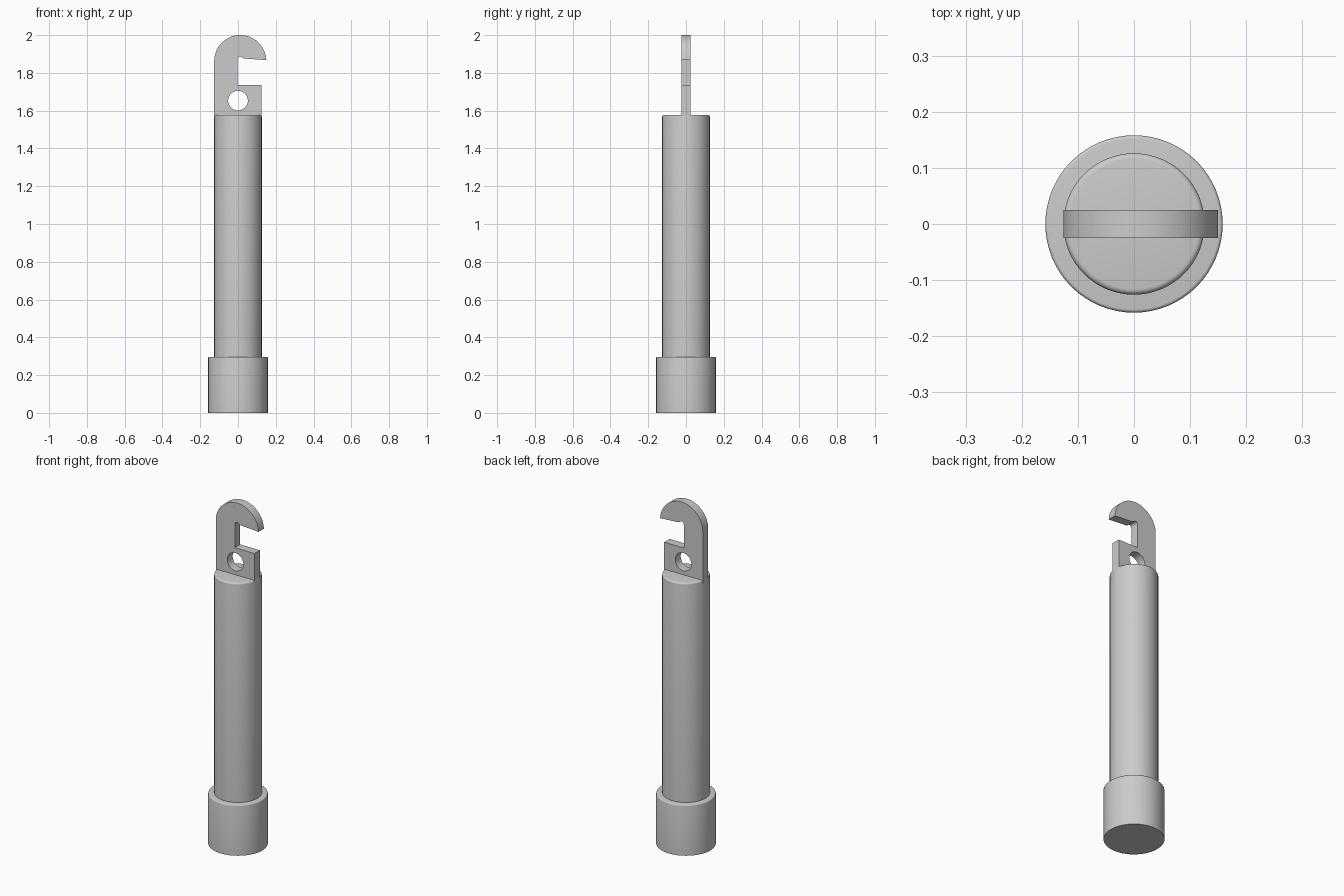
import bpy, math

if "Cube" in bpy.data.objects:
    bpy.data.objects.remove(bpy.data.objects["Cube"])


def lathe(name, profile, sides=64):
    """Closed solid of revolution from (radius, z) points, bottom to top."""
    verts, faces = [], []
    for r, z in profile:
        for i in range(sides):
            a = 2 * math.pi * i / sides
            verts.append((r * math.cos(a), r * math.sin(a), z))
    for k in range(len(profile) - 1):
        for i in range(sides):
            j = (i + 1) % sides
            faces.append((k * sides + i, k * sides + j,
                          (k + 1) * sides + j, (k + 1) * sides + i))
    faces.append(tuple(reversed(range(sides))))
    top = (len(profile) - 1) * sides
    faces.append(tuple(range(top, top + sides)))
    mesh = bpy.data.meshes.new(name)
    mesh.from_pydata(verts, [], faces)
    return smooth(add(name, mesh))


def add(name, data):
    obj = bpy.data.objects.new(name, data)
    bpy.context.collection.objects.link(obj)
    return obj


def smooth(obj):
    bpy.ops.object.select_all(action='DESELECT')
    obj.select_set(True)
    bpy.context.view_layer.objects.active = obj
    if obj.type == 'CURVE':
        bpy.ops.object.convert(target='MESH')
    bpy.ops.object.shade_smooth_by_angle(angle=math.radians(30))
    return bpy.context.object


def arc(cx, cz, r, start, end, n):
    angles = [math.radians(start + (end - start) * i / n) for i in range(n + 1)]
    return [(cx + r * math.cos(a), cz + r * math.sin(a)) for a in angles]


def plate(name, loops, half_thickness):
    """Flat plate in the xz plane; the first loop is the outline, the rest are holes."""
    curve = bpy.data.curves.new(name, 'CURVE')
    curve.dimensions = '2D'
    curve.fill_mode = 'BOTH'
    curve.extrude = half_thickness
    for loop in loops:
        spline = curve.splines.new('POLY')
        spline.points.add(len(loop) - 1)
        for p, (x, z) in zip(spline.points, loop):
            p.co = (x, z, 0, 1)
        spline.use_cyclic_u = True
    obj = add(name, curve)
    obj.rotation_euler.x = math.pi / 2
    return smooth(obj)


def rounded_top(r, z, bevel):
    return arc(r - bevel, z - bevel, bevel, 0, 90, 4)


# End cap and long tube, both with softened top rims
lathe("end_cap", [(0.158, 0)] + rounded_top(0.158, 0.296, 0.006))
lathe("tube", [(0.126, 0.28)] + rounded_top(0.126, 1.578, 0.01))

# Hook plate: outer arc, open slot on the right, hanging hole below
outline = [(0.124, 1.562), (0.124, 1.735), (-0.003, 1.735), (-0.003, 1.872)]
outline += arc(0.011, 1.873, 0.014, 170, 30, 6)
outline += [(0.032, 1.876), (0.150, 1.868)]
outline += arc(0.012, 1.862, 0.138, 6, 180, 32)
outline += [(-0.126, 1.562)]
hole = arc(0, 1.653, 0.052, 0, 352.5, 47)
plate("hook_plate", [outline, hole], 0.025)
